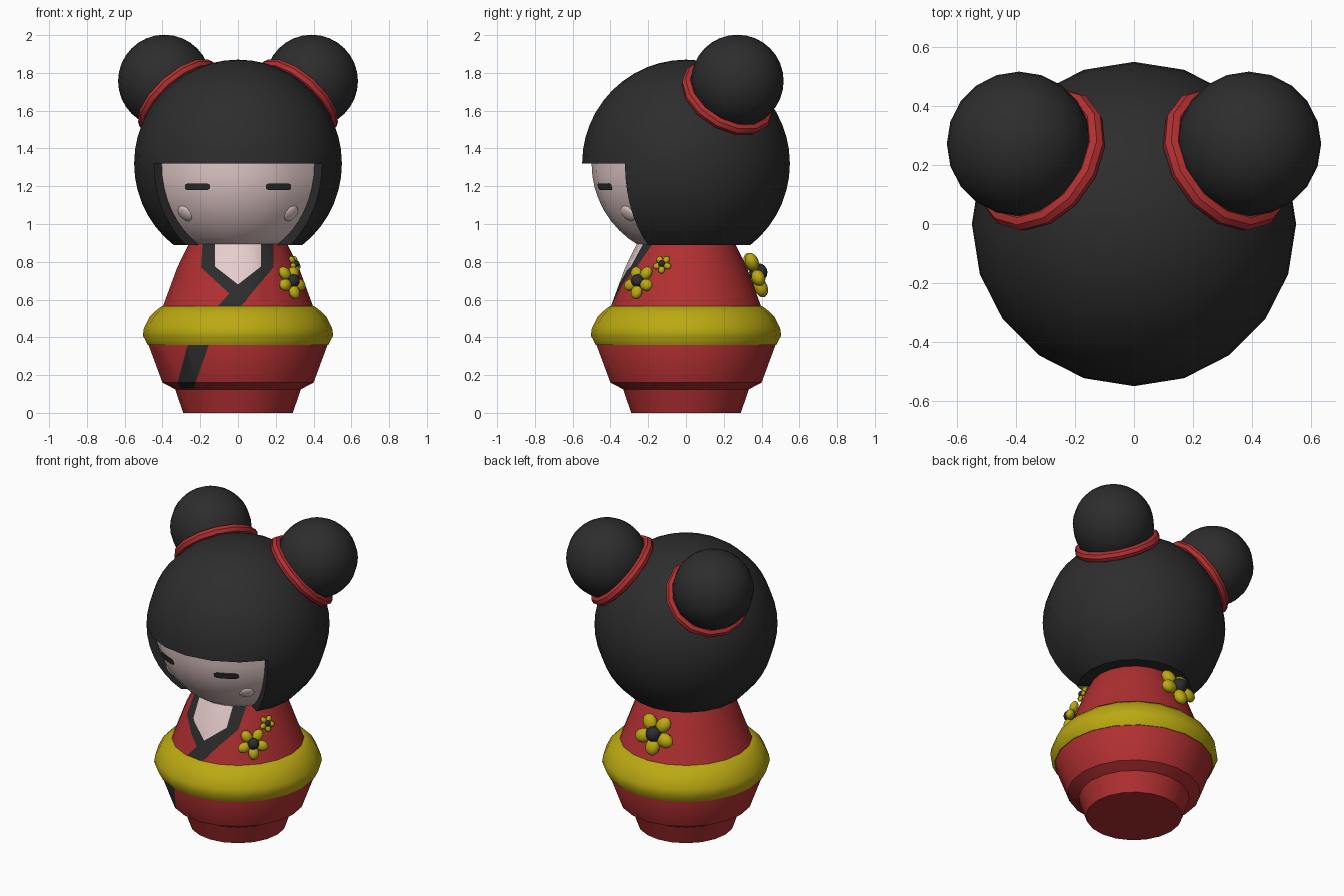
import bpy, bmesh, math
from mathutils import Matrix, Vector

if "Cube" in bpy.data.objects:
    bpy.data.objects.remove(bpy.data.objects["Cube"])

SEG = 20
HEAD = Vector((0, 0, 1.32))


def material(name, rgb):
    m = bpy.data.materials.new(name)
    m.diffuse_color = (*rgb, 1)
    m.use_nodes = True
    m.node_tree.nodes["Principled BSDF"].inputs["Base Color"].default_value = m.diffuse_color
    return m


BLACK = material("charcoal", (0.026, 0.026, 0.026))
RED = material("red", (0.44, 0.029, 0.031))
YELLOW = material("mustard", (0.50, 0.40, 0.006))
SKIN = material("pale_skin", (0.80, 0.61, 0.61))


def finish(bm, name, *mats):
    bmesh.ops.recalc_face_normals(bm, faces=bm.faces)
    me = bpy.data.meshes.new(name)
    bm.to_mesh(me)
    bm.free()
    for m in mats:
        me.materials.append(m)
    ob = bpy.data.objects.new(name, me)
    bpy.context.collection.objects.link(ob)
    return ob


def lathe(profile):
    """Closed solid of revolution from (radius, z) points."""
    bm = bmesh.new()
    rings = []
    for r, z in profile:
        rings.append([bm.verts.new((r * math.sin(2 * math.pi * i / SEG),
                                    -r * math.cos(2 * math.pi * i / SEG), z)) for i in range(SEG)])
    for a, b in zip(rings, rings[1:]):
        for i in range(SEG):
            j = (i + 1) % SEG
            bm.faces.new((a[i], a[j], b[j], b[i]))
    bm.faces.new(rings[0][::-1])
    bm.faces.new(rings[-1])
    bm.normal_update()
    return bm


def paint(bm, poly, mat):
    """Cut a convex (x, z) outline into the front of the body and colour it."""
    zlo, zhi = min(p[1] for p in poly), max(p[1] for p in poly)
    edges = list(zip(poly, poly[1:] + poly[:1]))

    def front():
        bm.normal_update()
        return [f for f in bm.faces if f.normal.y < -0.2
                and min(v.co.z for v in f.verts) < zhi and max(v.co.z for v in f.verts) > zlo]

    for (ax, az), (bx, bz) in edges:
        faces = front()
        geom = set(faces)
        for f in faces:
            geom.update(f.edges)
            geom.update(f.verts)
        bmesh.ops.bisect_plane(bm, geom=list(geom), dist=1e-5, plane_co=(ax, 0, az),
                               plane_no=Vector((bz - az, 0, ax - bx)).normalized())
    for f in front():
        c = f.calc_center_median()
        if all((bx - ax) * (c.z - az) - (bz - az) * (c.x - ax) > 0 for (ax, az), (bx, bz) in edges):
            f.material_index = mat


def ball(name, mat, matrix, seg=SEG, rings=16):
    bm = bmesh.new()
    bmesh.ops.create_uvsphere(bm, u_segments=seg, v_segments=rings, radius=1, matrix=matrix)
    return finish(bm, name, mat)


# Robe body with painted collar, neckline and skirt overlap
body = lathe([(0.29, 0), (0.333, 0.125), (0.40, 0.16), (0.474, 0.36),
              (0.45, 0.46), (0.398, 0.563), (0.322, 0.77), (0.258, 0.90)])
paint(body, [(-0.195, 0.77), (0, 0.59), (0.035, 0.59), (0.187, 0.77), (0.187, 0.91), (-0.187, 0.91)], 1)
paint(body, [(-0.12, 0.55), (0.0, 0.55), (0.05, 0.60), (-0.04, 0.64)], 1)
paint(body, [(-0.32, 0.16), (-0.30, 0.13), (-0.235, 0.13), (-0.148, 0.38), (-0.26, 0.38)], 1)
paint(body, [(-0.122, 0.775), (0, 0.68), (0.122, 0.775), (0.122, 0.91), (-0.122, 0.91)], 2)
finish(body, "robe_body", RED, BLACK, SKIN)

# Wide sash
finish(lathe([(0.46, 0.36), (0.478, 0.36), (0.504, 0.41), (0.498, 0.45), (0.468, 0.51),
              (0.437, 0.54), (0.405, 0.565), (0.38, 0.565)]), "sash", YELLOW)

# Head: hair ball with the face region sunk below the fringe, cut flat at the neck
bm = bmesh.new()
bmesh.ops.create_uvsphere(bm, u_segments=SEG, v_segments=24, radius=0.55)
patch = []
for f in bm.faces:
    c = f.calc_center_median()
    if c.z < 0 and abs(math.atan2(c.x, -c.y)) < math.radians(54):
        patch.append(f)
new = bmesh.ops.extrude_face_region(bm, geom=patch)["geom"]
for v in new:
    if isinstance(v, bmesh.types.BMVert):
        v.co *= 0.50 / 0.55
bmesh.ops.delete(bm, geom=[f for f in patch if f.is_valid], context='FACES')
bmesh.ops.translate(bm, verts=bm.verts, vec=HEAD)
cut = bmesh.ops.bisect_plane(bm, geom=bm.verts[:] + bm.edges[:] + bm.faces[:], dist=1e-5,
                             plane_co=(0, 0, 0.89), plane_no=(0, 0, -1), clear_outer=True)
bmesh.ops.edgeloop_fill(bm, edges=[e for e in cut["geom_cut"] if isinstance(e, bmesh.types.BMEdge)])
for f in bm.faces:
    f.material_index = int(all((v.co - HEAD).length < 0.52 for v in f.verts))
finish(bm, "head", BLACK, SKIN)

for side, sx in (("right", 1), ("left", -1)):
    # Closed eye: thin plate following the face
    bm = bmesh.new()
    cols = []
    for x, h in ((0.149, 0.011), (0.163, 0.018), (0.19, 0.018), (0.215, 0.018),
                 (0.24, 0.018), (0.267, 0.018), (0.281, 0.011)):
        cols.append([bm.verts.new((sx * x, -math.sqrt(r * r - x * x - (1.197 + dz - 1.32) ** 2), 1.197 + dz))
                     for r, dz in ((0.505, -h), (0.505, h), (0.497, h), (0.497, -h))])
    for a, b in zip(cols, cols[1:]):
        for i in range(4):
            j = (i + 1) % 4
            bm.faces.new((a[i], a[j], b[j], b[i]))
    bm.faces.new(cols[0])
    bm.faces.new(cols[-1])
    finish(bm, side + "_eye", BLACK)

    # Cheek
    n = Vector((sx * 0.285, -0.315, -0.27)).normalized()
    ball(side + "_cheek", SKIN, Matrix.Translation(HEAD + n * 0.488)
         @ n.to_track_quat('Z', 'Y').to_matrix().to_4x4() @ Matrix.Diagonal((0.05, 0.05, 0.02, 1)), 12, 8)

    # Hair bun and its band
    centre = Vector((sx * 0.39, 0.272, 1.757))
    ball(side + "_bun", BLACK, Matrix.Translation(centre) @ Matrix.Scale(0.245, 4))
    axis = (centre - HEAD).normalized()
    bpy.ops.mesh.primitive_torus_add(major_segments=14, minor_segments=8, major_radius=0.232, minor_radius=0.032,
                                     location=HEAD + axis * 0.52,
                                     rotation=axis.to_track_quat('Z', 'Y').to_euler())
    band = bpy.context.object
    band.name = side + "_hair_band"
    band.data.materials.append(RED)

# Five-petal flowers lying on the robe
for name, x, y, z, s in (("large_front", 0.283, -0.248, 0.695, 0.097),
                         ("small_front", 0.301, -0.125, 0.787, 0.052),
                         ("back", -0.03, 0.368, 0.738, 0.132)):
    n = Vector((x, y, 0.38 * math.hypot(x, y))).normalized()
    u = Vector((0, 0, 1)).cross(n).normalized()
    frame = Matrix.Translation((x, y, z)) @ Matrix((u, n.cross(u), n)).transposed().to_4x4()
    bm = bmesh.new()
    for k in range(5):
        m = (frame @ Matrix.Rotation(math.radians(-90 + 72 * k), 4, 'Z')
             @ Matrix.Translation((0.6 * s, 0, 0)) @ Matrix.Diagonal((0.41 * s, 0.34 * s, 0.27 * s, 1)))
        bmesh.ops.create_uvsphere(bm, u_segments=12, v_segments=8, radius=1, matrix=m)
    finish(bm, name + "_flower_petals", YELLOW)
    ball(name + "_flower_centre", BLACK, frame @ Matrix.Translation((0, 0, 0.12 * s))
         @ Matrix.Scale(0.37 * s, 4), 12, 8)

# Smooth shading with crisp folds
for ob in bpy.data.objects:
    ob.select_set(True)
    bpy.context.view_layer.objects.active = ob
bpy.ops.object.shade_smooth_by_angle(angle=math.radians(40))
